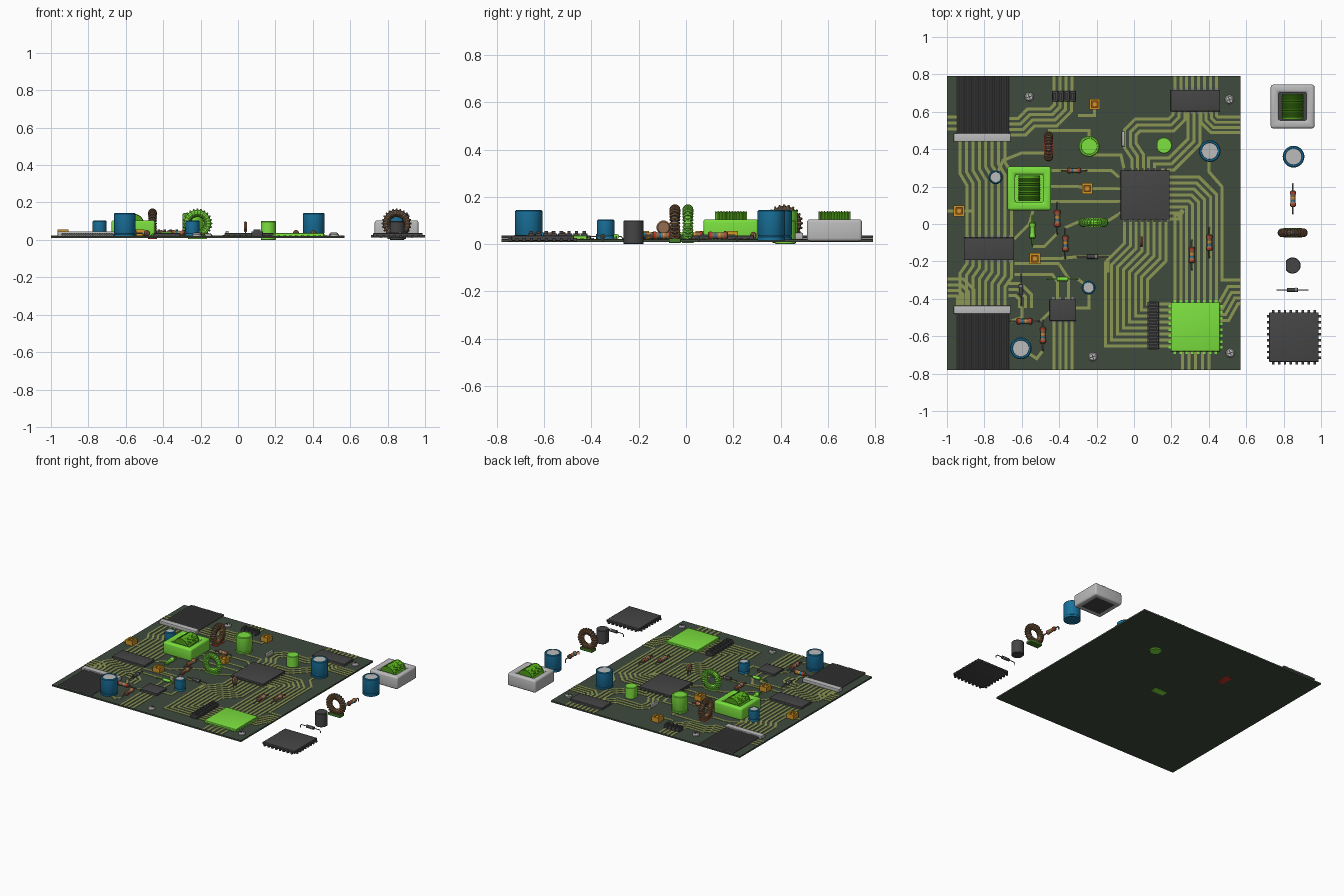
import bpy, bmesh
from math import sin, cos, pi, sqrt
from mathutils import Matrix, Vector

if "Cube" in bpy.data.objects:
    bpy.data.objects.remove(bpy.data.objects["Cube"])

COL = dict(board=(.05, .07, .048), trace=(.27, .31, .09), chip=(.06, .06, .06), pin=(.2, .2, .2),
           green=(.2, .75, .05), coil=(.08, .35, .01), blue=(.01, .17, .34), grey=(.5, .5, .5),
           brown=(.3, .15, .08), orange=(.65, .3, .02), rust=(.25, .08, .01), red=(.5, .04, .02),
           copper=(.25, .13, .06), ribbon=(.11, .11, .11), base=(.06, .2, .02))
mats = {}
for k, c in COL.items():
    mats[k] = bpy.data.materials.new(k)
    mats[k].diffuse_color = (*c, 1)
I = Matrix()


def at(x, y, deg=0, s=1):
    """Placement on the board, turned about z."""
    return Matrix.Translation((x, y, 0)) @ Matrix.Rotation(deg * pi / 180, 4, 'Z') @ Matrix.Diagonal((s, s, 1, 1))


def up(z, axis=None):
    """Raise to z, optionally laying the lathe axis along X or Y."""
    r = {None: I, 'X': Matrix.Rotation(pi / 2, 4, 'Y'), 'Y': Matrix.Rotation(-pi / 2, 4, 'X')}[axis]
    return Matrix.Translation((0, 0, z)) @ r


def add(name, bm, mat, M=I, bevel=0):
    bmesh.ops.remove_doubles(bm, verts=bm.verts, dist=1e-5)
    bmesh.ops.recalc_face_normals(bm, faces=bm.faces)
    if bevel:
        es = [e for e in bm.edges if e.calc_face_angle(0) > .6]
        bmesh.ops.bevel(bm, geom=es, offset=bevel, segments=3, profile=.5, affect='EDGES')
    for f in bm.faces:
        f.smooth = True
    for e in bm.edges:
        e.smooth = e.calc_face_angle(0) < .6
    bm.transform(M)
    me = bpy.data.meshes.new(name)
    bm.to_mesh(me)
    bm.free()
    me.materials.append(mats[mat])
    ob = bpy.data.objects.new(name, me)
    bpy.context.collection.objects.link(ob)


def boxes(name, items, mat, M=I, bevel=0):
    """One object from boxes given as (x, y, z0, width, depth, z1)."""
    bm = bmesh.new()
    for x, y, z0, w, d, z1 in items:
        bmesh.ops.create_cube(bm, size=1, matrix=Matrix.Translation((x, y, (z0 + z1) / 2))
                              @ Matrix.Diagonal((w, d, z1 - z0, 1)))
    add(name, bm, mat, M, bevel)


def lathe(bm, prof, seg=24, M=I, turn=0):
    rings = [[bm.verts.new(M @ Vector((r * cos(turn + 2 * pi * k / seg), r * sin(turn + 2 * pi * k / seg), z)))
              for k in range(seg)] for r, z in prof]
    for a, b in zip(rings, rings[1:]):
        for k in range(seg):
            bm.faces.new((a[k], a[k - 1], b[k - 1], b[k]))


def turned(name, prof, mat, M=I, L=I, seg=24, turn=0, bevel=0):
    bm = bmesh.new()
    lathe(bm, prof, seg, L, turn)
    add(name, bm, mat, M, bevel)


def rod(r, a, b):
    return [(0, a), (r, a), (r, b), (0, b)]


def ring(R, r, n):
    return [(R + r * cos(2 * pi * k / n), r * sin(2 * pi * k / n)) for k in range(n + 1)]


def square(o, i, z0, z1):
    return [(r * sqrt(2), z) for r, z in ((o, z0), (o, z1), (i, z1), (i, z0), (o, z0))]


def lead(M, half, z, r, mat):
    """Component wire bent down at both ends."""
    pts = [Vector(p) for p in ((-half, .01), (-half, z - .008), (-half + .008, z),
                               (half - .008, z), (half, z - .008), (half, .01))]
    bm = bmesh.new()
    rings = []
    for i, p in enumerate(pts):
        t = (pts[min(i + 1, 5)] - pts[max(i - 1, 0)]).normalized()
        rings.append([bm.verts.new((p.x - t.y * r * cos(a), r * sin(a), p.y + t.x * r * cos(a)))
                      for a in (2 * pi * k / 8 for k in range(8))])
    for a, b in zip(rings, rings[1:]):
        for k in range(8):
            bm.faces.new((a[k], a[k - 1], b[k - 1], b[k]))
    bm.faces.new(rings[0])
    bm.faces.new(rings[-1])
    add("lead_wire", bm, mat, M)


def chip(x, y, w, d, n, sides=4, hl=None):
    M = at(x, y)
    boxes("chip_body", [(0, 0, .014, w, d, .036)], hl or 'chip', M, .003)
    pins = []
    for k in range(n):
        u = (k + .5) / n - .5
        for s in (-1, 1):
            pins += [(u * w * .96, s * (d / 2 + .005), .012, .013, .016, .025)]
            if sides == 4:
                pins += [(s * (w / 2 + .005), u * d * .96, .012, .016, .013, .025)]
    boxes("chip_pins", pins, hl or ('chip' if sides == 4 else 'pin'), M)


def capacitor(x, y, r, h, hl=None):
    M = at(x, y)
    turned("capacitor_can", [(0, .016), (r, .016), (r, .03), (r * .94, .034), (r, .04), (r, h - .005),
                             (r - .005, h), (r * .78, h), (r * .75, h - .004), (0, h - .004)], hl or 'blue', M, seg=32)
    turned("capacitor_top", rod(r * .74, h - .005, h - .002), hl or 'grey', M, seg=32)


def resistor(x, y, deg=90, s=1, hl=None):
    M = at(x, y, deg, s)
    r, z = .016, .036
    turned("resistor_body", [(0, -.043), (r * .7, -.043), (r, -.038), (r, -.025), (r * .8, -.02), (r * .8, .02),
                             (r, .025), (r, .038), (r * .7, .043), (0, .043)], hl or 'brown', M, up(z, 'X'), 16)
    for u, c in ((-.031, 'red'), (-.01, 'blue'), (.006, 'orange'), (.031, 'red')):
        rr = r * (1.03 if abs(u) > .02 else .84)
        turned("resistor_band", rod(rr, u - .004, u + .004), hl or c, M, up(z, 'X'), 16)
    lead(M, .08, z, .004, hl or 'pin')


def diode(x, y, deg=0, hl=None):
    M = at(x, y, deg)
    turned("diode_body", rod(.011, -.03, .03), hl or 'chip', M, up(.032, 'X'), 16)
    turned("diode_band", rod(.0115, .016, .022), hl or 'grey', M, up(.032, 'X'), 16)
    lead(M, .083, .032, .003, hl or 'pin')


def toroid(x, y, deg, base, hl=None):
    M = at(x, y, deg)
    turned("toroid_core", ring(.057, .016, 10), hl or 'chip', M, up(.088, 'Y'), 36)
    bm = bmesh.new()
    for k in range(24):
        L = up(.088) @ Matrix.Rotation(2 * pi * k / 24, 4, 'Y') @ Matrix.Translation((.057, 0, 0))
        lathe(bm, ring(.018, .0058, 6), 12, L)
    add("toroid_winding", bm, hl or 'copper', M)
    boxes("toroid_base", [(0, 0, .005, .1, .05, .024)], hl or base, M, .002)


def transistor(x, y, hl=None):
    bm = bmesh.new()
    lathe(bm, [(0, 0), (.04, 0), (.043, .003), (.043, .097), (.04, .1), (0, .1)], 32)
    for v in bm.verts:
        v.co.x = max(v.co.x, -.036)
    add("transistor", bm, hl or 'chip', at(x, y))


def transformer(x, y, hl=None):
    M = at(x, y)
    turned("transformer_frame", square(.117, .075, .012, .105), hl or 'grey', M, seg=4, turn=pi / 4, bevel=.013)
    boxes("transformer_floor", [(0, 0, .014, .17, .17, .026)], hl or 'chip', M)
    prof = [(0, -.068), (.058, -.068), (.058, -.062)]
    for k in range(10):
        prof += [(.056, -.06 + k * .012), (.06, -.054 + k * .012)]
    prof += [(.056, .06), (.058, .062), (.058, .068), (0, .068)]
    turned("transformer_coil", prof, 'coil', M, up(.08, 'Y'), 32)


def trimmer(x, y):
    M = at(x, y)
    turned("trimmer_box", square(.029, .017, .02, .056), 'orange', M, seg=4, turn=pi / 4)
    boxes("trimmer_well", [(0, 0, .02, .036, .036, .046)], 'rust', M)
    turned("trimmer_dial", rod(.011, .04, .053), 'orange', M, seg=16)


def header(x, y, deg, n, pitch, depth):
    M = at(x, y, deg)
    us = [(k - (n - 1) / 2) * pitch for k in range(n)]
    boxes("header_blocks", [(u, 0, .02, pitch * .85, depth, .045) for u in us], 'chip', M, .002)
    boxes("header_nubs", [(u, 0, .044, pitch * .45, depth * .6, .056) for u in us], 'chip', M)
    boxes("header_rail", [(0, 0, .02, n * pitch, depth * .8, .03)], 'chip', M)


def ribbon(x, y0, y1, bar_y):
    bm = bmesh.new()
    for k in range(22):
        lathe(bm, rod(.0072, y0, y1), 8, Matrix.Translation((x + (k - 10.5) * .0125, 0, .03)) @ up(0, 'Y'))
    add("ribbon_cable", bm, 'ribbon')
    boxes("ribbon_clamp", [(x - .005, bar_y, .02, .305, .044, .045)], 'grey', bevel=.004)


def bus(path, n=1, pitch=.032):
    """Bundle of n parallel copper traces with mitred bends."""
    P = [Vector(p) for p in path]
    N = [Vector((a.y - b.y, b.x - a.x)).normalized() for a, b in zip(P, P[1:])]
    N = [N[0]] + [(a + b) / (1 + a.dot(b)) for a, b in zip(N, N[1:])] + [N[-1]]
    bm = bmesh.new()
    for i in range(n):
        o = (i - (n - 1) / 2) * pitch
        rows = [[bm.verts.new((*(p + m * (o + s)), z)) for s, z in
                 ((-.008, .018), (-.008, .0225), (.008, .0225), (.008, .018))] for p, m in zip(P, N)]
        for a, b in zip(rows, rows[1:]):
            for k in range(3):
                bm.faces.new((a[k], a[k + 1], b[k + 1], b[k]))
    add("copper_traces", bm, 'trace')


# board and corner screws
boxes("circuit_board", [(-.215, .005, .009, 1.57, 1.57, .02)], 'board')
for p in ((-.56, .68), (.51, .665), (.515, -.69), (-.22, -.71)):
    turned("screw_head", [(0, .018), (.024, .018), (.024, .028), (.018, .036), (0, .038)], 'grey', at(*p))
    boxes("screw_slot", [(0, 0, .03, .03, .005, .039), (0, 0, .03, .005, .03, .039)], 'chip', at(*p, 20))

# trace bundles between the chips
bus([(-.81, .44), (-.81, .30), (-.775, .24), (-.775, -.07)], 8, .034)
bus([(-.775, -.19), (-.775, -.25), (-.81, -.3), (-.81, -.44)], 8, .034)
bus([(.06, .03), (.06, -.15), (-.04, -.25), (-.04, -.54), (.2, -.54)], 8)
bus([(.18, .14), (.30, .14), (.33, .11), (.33, -.42)], 8)
bus([(.33, .79), (.33, .71)], 8)
bus([(.33, -.67), (.33, -.78)], 5, .036)
bus([(.4, .61), (.4, .56), (.43, .53), (.57, .53)], 4, .028)
bus([(.24, .61), (.24, .57), (.2, .53), (.02, .53), (-.02, .49), (-.02, .42), (.02, .36), (.02, .28)], 3)
bus([(.32, .6), (.32, .44), (.2, .32), (.11, .32), (.11, .28)], 3)
bus([(.45, -.47), (.48, -.47), (.53, -.38), (.57, -.38)], 4, .03)
bus([(-.38, .79), (-.38, .7)], 4)
bus([(-.38, .66), (-.38, .62), (-.43, .57), (-.55, .57), (-.6, .52), (-.67, .52)], 4, .03)
bus([(-.38, -.51), (-.38, -.78)], 4)
bus([(-.38, -.41), (-.38, -.3), (-.42, -.24), (-.64, -.24)], 2, .06)
bus([(-1, .54), (-.93, .54)], 3)
bus([(-1, -.34), (-.93, -.34), (-.9, -.37), (-.9, -.45)], 4, .03)
bus([(-.67, -.35), (-.62, -.35), (-.58, -.39), (-.58, -.45)], 3)
# single traces to the small parts
for path in ([(-.74, .25), (-.7, .34), (-.6, .38), (-.46, .38)], [(-.24, .415), (-.24, .5), (-.46, .5)],
             [(-.24, .37), (-.07, .37), (-.05, .28)], [(-.21, .64), (-.21, .58), (-.3, .58)],
             [(-.44, .285), (-.12, .285), (-.08, .25)], [(-.45, .2), (-.3, .2), (-.25, .19), (-.07, .19)],
             [(-.45, .12), (-.18, .12), (-.07, .12)], [(-.64, -.08), (-.56, .0), (-.54, .07)],
             [(-.54, -.12), (-.48, -.12), (-.41, -.05)], [(-.37, -.02), (-.3, .01), (-.15, .01), (-.07, .06)],
             [(-.53, -.185), (-.4, -.185), (-.3, -.175), (-.14, -.175), (-.14, -.26)],
             [(-.3, -.295), (-.24, -.34), (-.24, -.45), (-.31, -.45)], [(-.6, -.44), (-.6, -.5), (-.66, -.52)],
             [(-.5, -.52), (-.45, -.47)], [(-.605, -.665), (-.52, -.72), (-.49, -.68)],
             [(-1, .07), (-.86, .07), (-.86, -.06)], [(.4, .39), (.4, .28), (.47, .2), (.47, -.3), (.57, -.3)]):
    bus(path)

# cables, headers and chips
ribbon(-.807, .47, .79, .462)
ribbon(-.807, -.78, -.47, -.458)
header(-.375, .683, 0, 4, .032, .055)
header(.102, -.543, 90, 8, .032, .062)
chip(.06, .155, .262, .262, 8)
chip(.328, -.55, .262, .262, 8, hl='green')
chip(.328, .66, .265, .115, 8, 2)
chip(-.775, -.133, .268, .12, 8, 2)
chip(-.38, -.46, .142, .115, 4, 2)

# mounted components, some highlighted green
transformer(-.56, .19, 'green')
capacitor(.405, .39, .058, .144)
capacitor(-.605, -.665, .058, .144)
capacitor(-.74, .25, .037, .104)
capacitor(-.243, -.34, .037, .104)
capacitor(-.24, .415, .056, .144, 'green')
transistor(.16, .42, 'green')
for p in ((-.21, .64), (-.25, .19), (-.935, .07), (-.53, -.185)):
    trimmer(*p)
for x, y, deg, s in ((-.32, .285, 0, .85), (-.41, .03, 90, 1.05), (-.367, -.105, 90, 1), (.31, -.165, 90, 1),
                     (.403, -.1, 90, 1), (-.585, -.52, 0, 1), (-.487, -.595, 90, 1)):
    resistor(x, y, deg, s)
resistor(-.543, -.035, hl='green')
diode(-.222, -.175)
diode(-.605, -.35, 90)
diode(-.383, -.295, hl='green')
toroid(-.457, .415, 90, 'red')
toroid(-.217, .008, 0, 'base', 'green')
# ceramic disc and small crystal
turned("disc_capacitor", [(0, -.008), (.024, -.008), (.03, 0), (.024, .008), (0, .008)], 'brown', at(.04, -.095), up(.07, 'X'))
boxes("disc_capacitor_legs", [(0, s * .016, .015, .005, .005, .06) for s in (-1, 1)], 'pin', at(.04, -.095))
boxes("crystal", [(-.058, .455, .02, .016, .08, .048)], 'grey', bevel=.004)

# loose spare parts beside the board
transformer(.848, .628)
capacitor(.853, .36, .058, .144)
resistor(.85, .135)
toroid(.848, -.047, 0, 'base')
transistor(.848, -.222)
diode(.848, -.352)
chip(.855, -.605, .264, .264, 8)

for m in bpy.data.materials:
    if m.users and not m.is_grease_pencil:
        m.use_nodes = True
        m.node_tree.nodes["Principled BSDF"].inputs["Base Color"].default_value = m.diffuse_color
